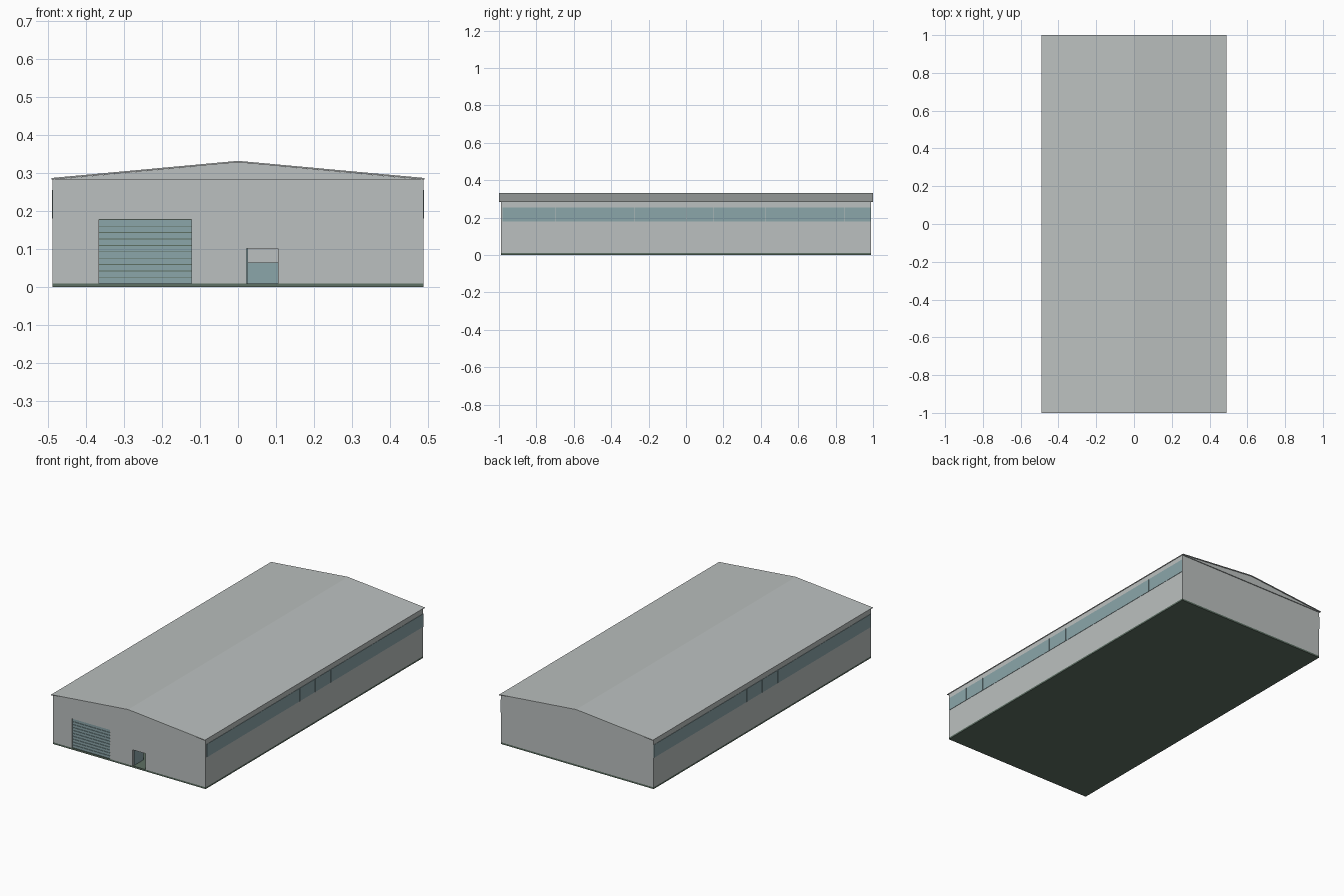
import bpy
import bmesh

cube = bpy.data.objects.get("Cube")
if cube:
    bpy.data.objects.remove(cube, do_unlink=True)


def material(name, rgb):
    m = bpy.data.materials.new(name)
    m.use_nodes = True
    m.diffuse_color = (*rgb, 1)
    m.node_tree.nodes["Principled BSDF"].inputs["Base Color"].default_value = (*rgb, 1)
    return m


GREY = material("pale grey cladding", (0.50, 0.53, 0.525))
TEAL = material("teal panel", (0.26, 0.38, 0.40))
GREEN = material("dark green base", (0.11, 0.16, 0.125))


def finish(name, bm, mat):
    bmesh.ops.recalc_face_normals(bm, faces=bm.faces)
    mesh = bpy.data.meshes.new(name)
    bm.to_mesh(mesh)
    bm.free()
    mesh.materials.append(mat)
    ob = bpy.data.objects.new(name, mesh)
    bpy.context.collection.objects.link(ob)
    return ob


def boxes(name, spans, mat):
    """One object made of boxes, each given as x, y and z ranges."""
    bm = bmesh.new()
    for xs, ys, zs in spans:
        verts = bmesh.ops.create_cube(bm, size=1)["verts"]
        for v in verts:
            v.co = [(a + b) / 2 + c * (b - a) for (a, b), c in zip((xs, ys, zs), v.co)]
    return finish(name, bm, mat)


def prism(name, profile, y0, y1, mat):
    """Extrude an x-z profile along y."""
    bm = bmesh.new()
    face = bm.faces.new([bm.verts.new((x, y0, z)) for x, z in profile])
    out = bmesh.ops.extrude_face_region(bm, geom=[face])["geom"]
    bmesh.ops.translate(bm, vec=(0, y1 - y0, 0),
                        verts=[g for g in out if isinstance(g, bmesh.types.BMVert)])
    return finish(name, bm, mat)


W, L, T = 0.487, 0.99, 0.012      # wall half width, half length, thickness
FLOOR, EAVE, RIDGE = 0.01, 0.283, 0.332
GATE = (-0.365, -0.122, 0.178)    # left, right, top
DOOR = (0.022, 0.105, 0.102)

# Floor slab
boxes("floor_slab", [((-W, W), (-L, L), (0, FLOOR))], GREEN)

# Front wall around its two openings, and the other walls
front = (-L, -L + T)
boxes("front_wall", [
    ((-W, GATE[0]), front, (FLOOR, EAVE)),
    ((GATE[0], GATE[1]), front, (GATE[2], EAVE)),
    ((GATE[1], DOOR[0]), front, (FLOOR, EAVE)),
    ((DOOR[0], DOOR[1]), front, (DOOR[2], EAVE)),
    ((DOOR[1], W), front, (FLOOR, EAVE)),
], GREY)
boxes("back_wall", [((-W, W), (L - T, L), (FLOOR, EAVE))], GREY)
for side, s in (("left", 1), ("right", -1)):
    xs = sorted((s * W, s * (W - T)))
    boxes(side + "_wall", [(xs, (-L + T, L - T), (FLOOR, EAVE))], GREY)

    # Long strip of window panes
    count = 14
    step = (L + 0.98) / count
    panes = []
    for i in range(count):
        y = -0.98 + i * step
        panes.append((sorted((s * W, s * (W + 0.002))), (y, y + step - 0.001), (0.18, 0.255)))
    boxes(side + "_windows", panes, TEAL)

# Gables and folded roof sheet
sheet = 0.004
for end, y in (("front", -0.995), ("back", 0.983)):
    prism(end + "_gable", [(-W, EAVE), (W, EAVE), (0, RIDGE - sheet)], y, y + T, GREY)
prism("roof", [(-0.49, EAVE), (0, RIDGE - sheet), (0.49, EAVE),
               (0.49, EAVE + sheet), (0, RIDGE), (-0.49, EAVE + sheet)], -1, 1, GREY)

# Slatted gate over a green backing
boxes("gate_backing", [(GATE[:2], (-0.982, -0.978), (FLOOR, GATE[2]))], GREEN)
rows = 10
rise = (GATE[2] - FLOOR) / rows
boxes("gate_slats", [(GATE[:2], (-0.985, -0.982),
                      (FLOOR + i * rise, FLOOR + (i + 1) * rise - 0.002))
                     for i in range(rows)], TEAL)

# Side door standing open, and a low counter deep inside
boxes("open_door", [((DOOR[0], DOOR[0] + 0.004), (-0.978, -0.898), (FLOOR, DOOR[2]))], TEAL)
boxes("low_counter", [((0, 0.15), (-0.3, -0.2), (FLOOR, 0.065))], TEAL)
